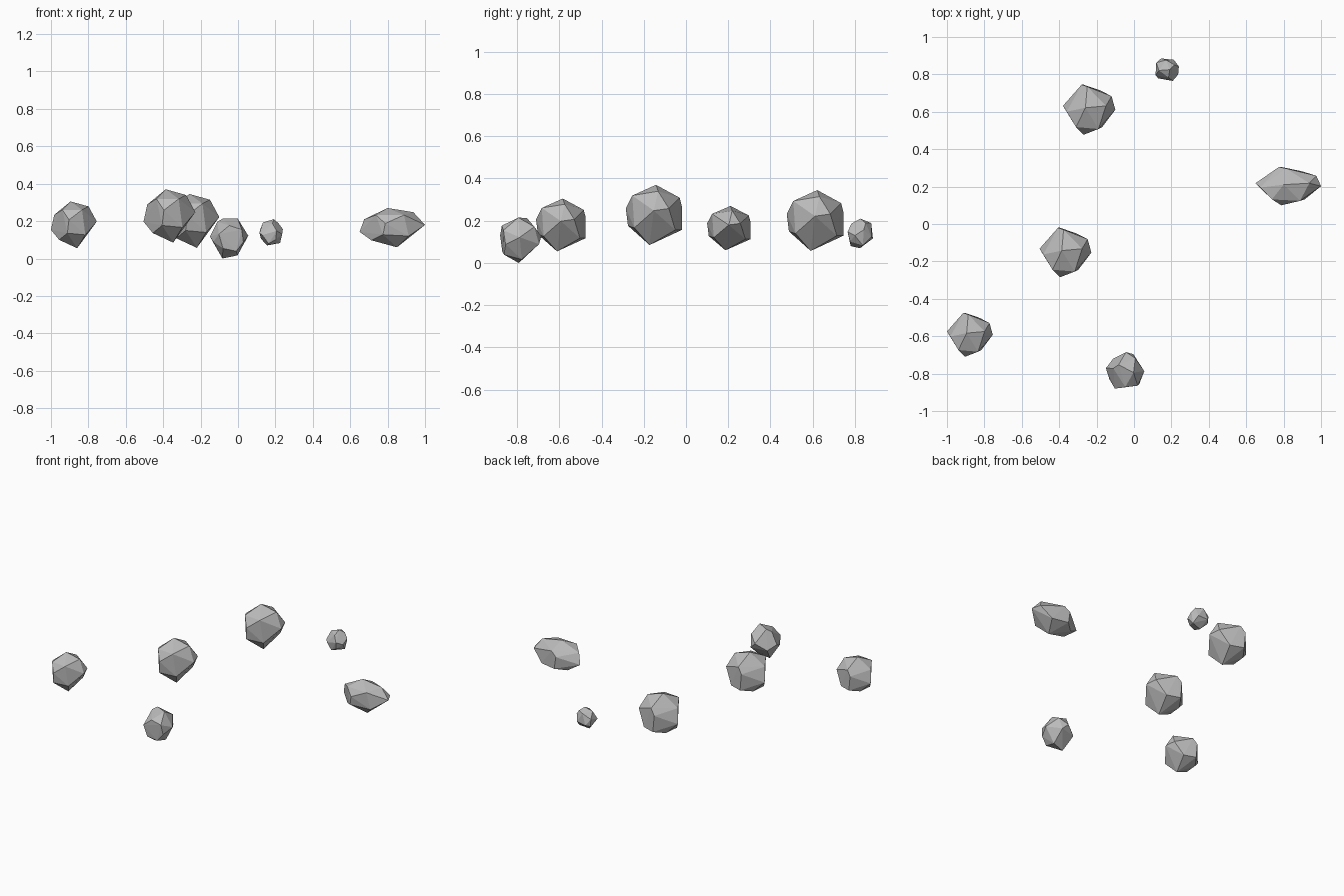
import bpy, bmesh
from mathutils import Vector, Euler

default_cube = bpy.data.objects.get("Cube")
if default_cube:
    bpy.data.objects.remove(default_cube, do_unlink=True)

# One stone grey for every rock
stone = bpy.data.materials.new("stone_grey")
stone.use_nodes = True
grey = (0.5, 0.5, 0.5, 1.0)
stone.diffuse_color = grey
stone.node_tree.nodes["Principled BSDF"].inputs["Base Color"].default_value = grey

# Corners of the rough boulder shape
corners = [
    (-.02, .01, .14), (.02, -.02, -.14),                    # tip and foot
    (.14, 0, .02), (-.14, .02, -.03), (.12, .07, .03),      # sides
    (.09, .02, .11), (-.07, -.09, .09), (.05, -.1, .09),    # upper ring
    (-.12, -.01, .06), (-.01, .12, .08),
    (-.03, -.13, .03), (-.04, -.12, -.05),                  # front
    (-.04, .13, .04), (-.03, .13, -.07),                    # back
    (.07, -.09, -.06), (-.09, -.04, -.09),                  # lower ring
    (.06, .1, -.07), (-.08, .06, -.09),
]


def make_rock(name, low, high, turn=(0, 0, 0)):
    """Hull the turned corners and size them to the box low..high."""
    low, high = Vector(low), Vector(high)
    rotation = Euler(turn).to_matrix()
    points = [rotation @ Vector(c) for c in corners]
    small = Vector([min(p[i] for p in points) for i in range(3)])
    large = Vector([max(p[i] for p in points) for i in range(3)])
    middle = (low + high) / 2

    bm = bmesh.new()
    for p in points:
        bm.verts.new([(p[i] - small[i]) / (large[i] - small[i])
                      * (high[i] - low[i]) + low[i] - middle[i]
                      for i in range(3)])
    bmesh.ops.convex_hull(bm, input=bm.verts)
    loose = [v for v in bm.verts if not v.link_faces]
    bmesh.ops.delete(bm, geom=loose, context="VERTS")
    bmesh.ops.recalc_face_normals(bm, faces=bm.faces)

    mesh = bpy.data.meshes.new(name)
    bm.to_mesh(mesh)
    bm.free()
    mesh.materials.append(stone)
    rock = bpy.data.objects.new(name, mesh)
    rock.location = middle
    bpy.context.collection.objects.link(rock)


# Scattered floating rocks
make_rock("right_rock", (-1, -.71, .055), (-.755, -.475, .305))
make_rock("middle_rock", (-.505, -.285, .085), (-.228, -.02, .37))
make_rock("back_rock", (-.38, .477, .057), (-.1, .745, .345))
make_rock("front_rock", (-.15, -.88, 0), (.055, -.685, .215), (.5, .3, 1.2))
make_rock("small_rock", (.115, .765, .07), (.24, .885, .21), (-.6, .4, 2))
make_rock("long_rock", (.65, .1, .06), (1, .305, .27))
